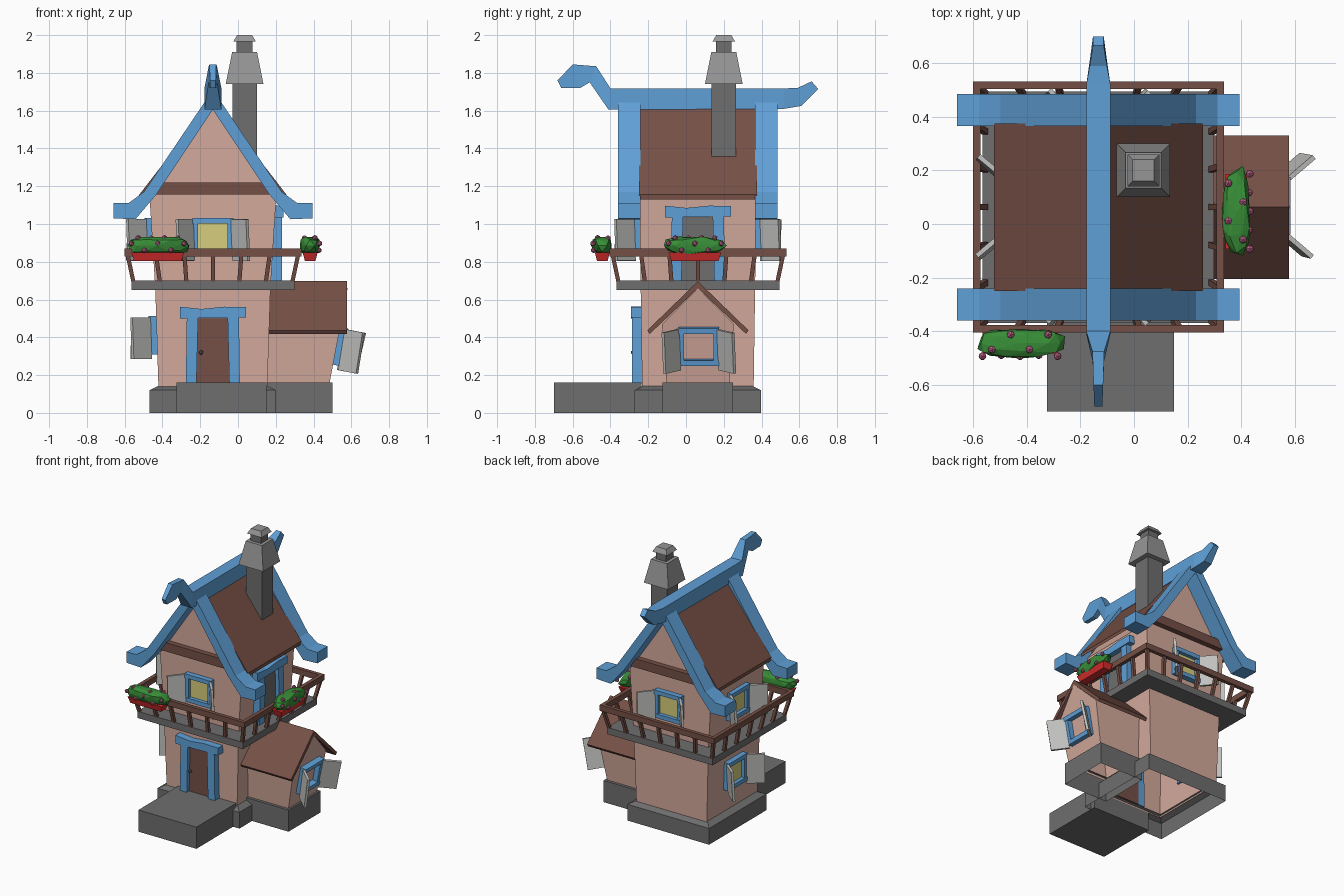
import bpy, bmesh, random
from math import radians
from mathutils import Matrix, Vector

if "Cube" in bpy.data.objects:
    bpy.data.objects.remove(bpy.data.objects["Cube"])
random.seed(4)


def material(name, *rgb):
    col = [((c / 255 + 0.055) / 1.055) ** 2.4 for c in rgb] + [1]
    m = bpy.data.materials.new(name)
    m.use_nodes = True
    m.diffuse_color = col
    m.node_tree.nodes["Principled BSDF"].inputs["Base Color"].default_value = col
    return m


PLASTER = material("pink plaster", 212, 170, 156)
STONE = material("dark stone", 110, 110, 110)
CAP = material("chimney stone", 150, 150, 150)
SHUTTER = material("pale shutter wood", 192, 192, 190)
BLUE = material("blue trim", 95, 160, 215)
BROWN = material("brown wood", 118, 80, 70)
LEAF = material("leaf green", 56, 142, 56)
PETAL = material("flower pink", 190, 98, 138)
RED = material("planter red", 212, 45, 45)
GLASS = material("yellow glass", 215, 205, 125)

CX, CY = -0.133, 0.063          # centre of the house
IDENT = Matrix.Identity(4)


def finish(name, bm, mat):
    bmesh.ops.recalc_face_normals(bm, faces=bm.faces)
    me = bpy.data.meshes.new(name)
    bm.to_mesh(me)
    bm.free()
    me.materials.append(mat)
    ob = bpy.data.objects.new(name, me)
    bpy.context.collection.objects.link(ob)
    return ob


def loft(name, mat, rings, m=IDENT, caps=(True, True), wrap=True):
    """Skin a list of equal-sized point rings."""
    bm = bmesh.new()
    vs = [[bm.verts.new(m @ Vector(p)) for p in r] for r in rings]
    n = len(vs[0])
    for a, b in zip(vs, vs[1:]):
        for i in range(n if wrap else n - 1):
            j = (i + 1) % n
            bm.faces.new((a[i], a[j], b[j], b[i]))
    for cap, ring in zip(caps, (vs[0], vs[-1])):
        if cap:
            bm.faces.new(ring)
    return finish(name, bm, mat)


def rect(cx, cy, hx, hy, z):
    return [(cx + a * hx, cy + b * hy, z) for a, b in ((-1, -1), (1, -1), (1, 1), (-1, 1))]


def box(name, mat, x, y, z, m=IDENT):
    c = ((x[0] + x[1]) / 2, (y[0] + y[1]) / 2, (x[1] - x[0]) / 2, (y[1] - y[0]) / 2)
    return loft(name, mat, [rect(*c, z[0]), rect(*c, z[1])], m)


def tower(name, mat, cx, cy, levels, caps=(True, True)):
    return loft(name, mat, [rect(cx, cy, hx, hy, z) for hx, hy, z in levels], caps=caps)


def prism_y(name, mat, pts, y0, y1):
    return loft(name, mat, [[(CX + u, y, z) for u, z in pts] for y in (y0, y1)])


def mirrored(outer, inner):
    """Symmetric band: outer and inner run from the middle to the +u end."""
    half = outer + inner[::-1]
    return half + [(-u, z) for u, z in half[::-1] if u]


def place(x, y, z, turn=0, lean=0):
    return (Matrix.Translation((x, y, z)) @ Matrix.Rotation(radians(turn), 4, 'Z')
            @ Matrix.Rotation(radians(lean), 4, 'X'))


# Stone base, porch and side base
tower("house_base", STONE, CX, CY, [(.335, .335, 0), (.335, .335, .12), (.28, .28, .147)], (False, False))
box("porch_step", STONE, (-.325, .15), (-.7, -.235), (0, .16))
tower("annex_base", STONE, .32, CY, [(.18, .187, 0), (.18, .187, .16), (.16, .15, .16)], (False, False))

# Flaring walls and gable
tower("house_walls", PLASTER, CX, CY,
      [(.288, .295, .13), (.305, .303, .66), (.335, .308, 1.14)], (False, False))
prism_y("gable_walls", PLASTER, [(-.335, 1.14), (.335, 1.14), (0, 1.615)], CY - .306, CY + .306)
for s, n in ((-1, "front"), (1, "back")):
    ys = sorted((CY + s * .30, CY + s * .345))
    box(n + "_gable_beam", BROWN, (CX - .31, CX + .31), ys, (1.155, 1.22))

# Main roof, barge boards and curled ridge beam
prism_y("main_roof", BROWN, mirrored([(0, 1.66), (.39, 1.155)], [(0, 1.63), (.39, 1.13)]), -.25, .375)
barge = mirrored([(0, 1.71), (.365, 1.17), (.445, 1.112), (.527, 1.11)],
                 [(0, 1.605), (.3, 1.155), (.41, 1.025), (.527, 1.03)])
prism_y("front_barge_board", BLUE, barge, -.36, -.24)
prism_y("back_barge_board", BLUE, barge, .365, .485)
ridge = [((.7, 1.715), (.665, 1.755), .02), ((.61, 1.625), (.59, 1.72), .032),
         ((.52, 1.61), (.52, 1.718), .045), ((-.41, 1.605), (-.4, 1.718), .045),
         ((-.51, 1.75), (-.475, 1.835), .022), ((-.56, 1.72), (-.6, 1.845), .018),
         ((-.66, 1.72), (-.68, 1.76), .015)]
loft("ridge_beam", BLUE, [[(CX - w, *lo), (CX + w, *lo), (CX + w, *hi), (CX - w, *hi)] for lo, hi, w in ridge])

# Chimney
tower("chimney_shaft", STONE, .035, .2, [(.065, .065, 1.35), (.065, .065, 1.76)])
tower("chimney_hood", CAP, .035, .2, [(.1, .1, 1.74), (.066, .066, 1.91)])
tower("chimney_neck", STONE, .035, .2, [(.042, .042, 1.9), (.042, .042, 1.97)])
tower("chimney_cap", CAP, .035, .2, [(.06, .06, 1.965), (.04, .04, 2)])

# Balcony: floor, rails and leaning balusters
box("balcony_floor", STONE, (CX - .432, CX + .432), (CY - .432, CY + .432), (.65, .70))
for k, n in enumerate(("front", "right", "back", "left")):
    m = place(CX, CY, 0, 90 * k)
    box(n + "_rail", BROWN, (-.468, .468), (-.468, -.44), (.828, .87), m)
    for i in range(6):
        t = i / 3 - 1
        lo, hi = t * .42, t * .452
        loft(f"{n}_baluster", BROWN, [rect(lo, -.42, .011, .011, .69), rect(hi, -.452, .011, .011, .84)], m)

# Annex with gabled roof and outward leaning end wall
pent = [(-.165, .14), (-.19, .47), (0, .66), (.19, .47), (.165, .14)]
loft("annex_walls", PLASTER, [[(.15, CY + v, z) for v, z in pent],
     [(.485 + (z - .16) * .19, CY + v, z) for v, z in pent]], caps=(False, True), wrap=False)
chevron = mirrored([(0, .697), (.268, .437)], [(0, .66), (.255, .418)])
loft("annex_roof", BROWN, [[(x, CY + v, z) for v, z in chevron] for x in (.165, .578)])


def window(name, m, pane=True):
    """Framed window with open shutters, facing local -y, centred on its origin."""
    w, h, b = .108, .102, .03
    for s in (-1, 1):
        box(name + "_jamb", BLUE, sorted((s * w, s * (w - b))), (-.035, .02), (-h, h), m)
        box(name + "_crosspiece", BLUE, (-w, w), (-.04, .02), sorted((s * h, s * (h - b))), m)
        hinge = m @ place(s * w, -.03, -.015, -s * 50, 3 * s)
        box(name + "_shutter", SHUTTER, sorted((0, s * .125)), (-.012, .006), (-.11, .11), hinge)
    if pane:
        box(name + "_pane", GLASS, (-w + b, w - b), (-.012, .01), (-h + b, h - b), m)


window("front_window", place(CX, CY - .306, .93))
window("back_window", place(CX, CY + .306, .93, 180))
window("left_upper_window", place(CX - .322, CY, .93, -90))
window("left_lower_window", place(CX - .3, CY, .41, -90))
window("annex_window", place(.525, CY + .005, .355, 90, 11), False)


def doorway(name, m, h, panel):
    """Door with splayed posts and a crooked lintel, facing local -y."""
    for s in (-1, 1):
        loft(name + "_post", BLUE, [rect(s * .115, -.015, .028, .033, 0), rect(s * .108, -.015, .03, .033, h + .01)], m)
    profile = [(-.175, 0), (.175, .005), (.175, .06), (.06, .062), (-.06, .05), (-.175, .062)]
    loft(name + "_lintel", BLUE, [[(u, y, h + z) for u, z in profile] for y in (-.055, .025)], m)
    box(name + "_panel", panel, (-.09, .09), (-.02, .02), (0, h), m)


doorway("front_door", place(CX, CY - .3, .155), .345, BROWN)
doorway("balcony_door", place(CX + .318, CY, .695, 90), .34, STONE)
bm = bmesh.new()
bmesh.ops.create_icosphere(bm, subdivisions=1, radius=.013, matrix=Matrix.Translation((-.195, -.28, .32)))
finish("door_knob", bm, STONE)


def planter(name, m):
    """Red trough with a faceted bush and blossoms, long along local x."""
    loft(name + "_trough", RED, [rect(0, 0, .125, .028, -.08), rect(0, 0, .14, .04, -.035)], m)
    bm = bmesh.new()
    bmesh.ops.create_icosphere(bm, subdivisions=2, radius=1)
    for v in bm.verts:
        d = v.co.copy()
        v.co = Vector([abs(c) ** .75 * (1 if c > 0 else -1) for c in d]) * random.uniform(.84, 1.04)
        v.co = m @ Vector((v.co.x * .172, v.co.y * .058, v.co.z * .052))
    finish(name + "_bush", bm, LEAF)
    bm = bmesh.new()
    for i in range(9):
        x = -.14 + i * .035
        y, z = ((-.05, .012), (-.025, .042), (-.046, -.024), (.03, .04))[i % 4]
        bmesh.ops.create_icosphere(bm, subdivisions=1, radius=.016, matrix=m @ Matrix.Translation((x, y, z)))
    finish(name + "_blossoms", bm, PETAL)


planter("front_planter", place(-.425, -.443, .885))
planter("right_planter", place(.382, .047, .885, 90))
